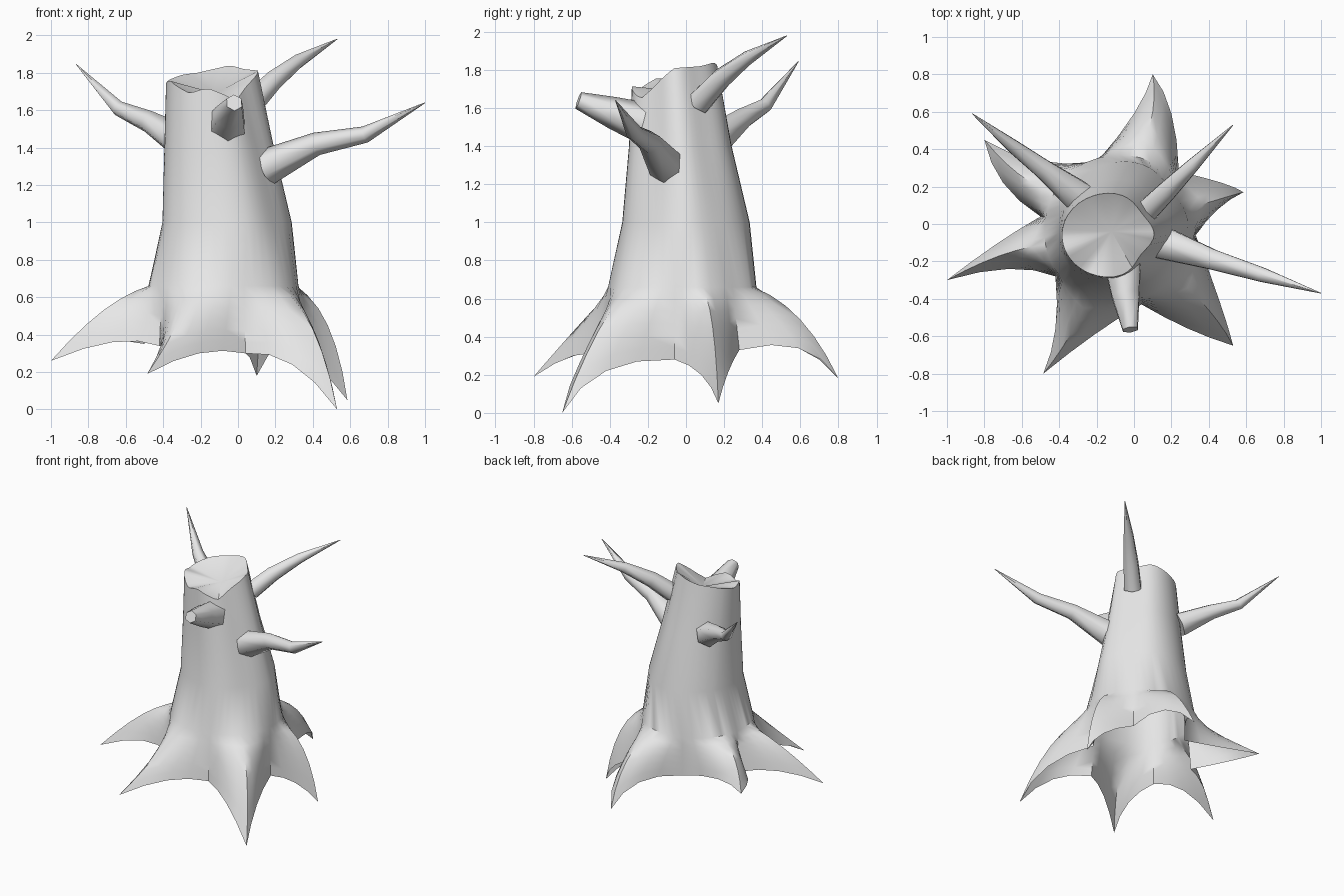
import bpy, bmesh, math
from mathutils import Vector

cube = bpy.data.objects.get("Cube")
if cube:
    bpy.data.objects.remove(cube, do_unlink=True)

grey = bpy.data.materials.new("pale_grey_bark")
grey.use_nodes = True
grey.diffuse_color = (0.8, 0.8, 0.8, 1)
grey.node_tree.nodes["Principled BSDF"].inputs["Base Color"].default_value = (0.8, 0.8, 0.8, 1)


def finish(name, bm, angle):
    bmesh.ops.recalc_face_normals(bm, faces=bm.faces)
    mesh = bpy.data.meshes.new(name)
    bm.to_mesh(mesh)
    bm.free()
    mesh.materials.append(grey)
    obj = bpy.data.objects.new(name, mesh)
    bpy.context.collection.objects.link(obj)
    bpy.ops.object.select_all(action='DESELECT')
    obj.select_set(True)
    bpy.context.view_layer.objects.active = obj
    bpy.ops.object.shade_smooth_by_angle(angle=math.radians(angle))
    return obj


# Roots, anticlockwise: tip, ridge knee, hem knee before the ridge, hem knee after it
ROOTS = [
    [(-1, -.3, .26), (-.72, -.17, .53), (-.74, -.11, .36), (-.67, -.24, .36)],
    [(-.485, -.8, .19), (-.34, -.59, .43), (-.42, -.56, .31), (-.21, -.59, .3)],
    [(.53, -.65, 0), (.4, -.46, .43), (.29, -.56, .24), (.46, -.42, .22)],
    [(.585, .17, .05), (.48, .14, .45), (.45, .08, .2), (.47, .22, .21)],
    [(.1, .8, .18), (.1, .6, .49), (.2, .59, .34), (0, .59, .34)],
    [(-.8, .45, .41), (-.62, .27, .56), (-.52, .34, .41), (-.7, .22, .41)]]
# Low points of the hem that follow each root
VALLEYS = [(-.42, -.28, .34), (.04, -.43, .3), (.33, -.06, .28),
           (.24, .28, .33), (-.2, .33, .35), (-.5, .04, .35)]
ROOTS = [[Vector(p) for p in r] for r in ROOTS]
VALLEYS = [Vector(p) for p in VALLEYS]

# Trunk rings: centre x, centre y, radius x, radius y, height,
# then how far the wall is pushed at each of the SIDES
RINGS = [(-.13, -.06, .255, .225, 1.8, (-.2, -.15, 0)),
         (-.09, -.03, .3, .27, 1.4, (-.16, -.13, .05)),
         (-.045, 0, .35, .335, 1, (-.13, -.12, .09)),
         (-.075, -.02, .4, .39, .66, (0, -.02, .04))]
SIDES = [math.radians(d) for d in (-35, 35, 215)]
# Jagged rim: angle in degrees, height
RIM = [(0, 1.81), (45, 1.82), (70, 1.84), (110, 1.8), (130, 1.79), (180, 1.74), (203, 1.76),
       (240, 1.69), (262, 1.72), (285, 1.68), (300, 1.65), (330, 1.73), (360, 1.81)]
HALF = 4      # columns on each side of a root ridge
FLARE = 6     # rows from trunk to hem


def rim_height(a):
    d = math.degrees(a) % 360
    for (a0, z0), (a1, z1) in zip(RIM, RIM[1:]):
        if a0 <= d <= a1:
            return z0 + (z1 - z0) * (d - a0) / (a1 - a0)


def ring_point(ring, a):
    cx, cy, rx, ry, z, pushes = ring
    k = 1 + sum(p * max(0, math.cos(a - s)) ** 8 for p, s in zip(pushes, SIDES))
    return Vector((cx + k * rx * math.cos(a), cy + k * ry * math.sin(a), z))


def angle_of(p):
    return math.atan2(p.y - RINGS[-1][1], p.x - RINGS[-1][0])


def blend_angle(a, b, t):
    d = (b - a + math.pi) % math.tau - math.pi
    return a + d * t


def arc(start, knee, end, t):
    """Quadratic curve that passes through the knee halfway."""
    ctl = 2 * knee - (start + end) / 2
    return start.lerp(ctl, t).lerp(ctl.lerp(end, t), t)


def column(root, hem_knee, valley, w):
    """Points from rim to hem; w is 0 in a valley and 1 on a root ridge."""
    tip, ridge = root[:2]
    ridge_angle = angle_of(ridge)
    a = blend_angle(angle_of(valley), ridge_angle, w)
    pts = [ring_point(r, a) for r in RINGS]
    pts[0].z = rim_height(a)
    top = pts[-1]
    hem = arc(valley, hem_knee, tip, w)
    bulge = ridge - (ring_point(RINGS[-1], ridge_angle) + tip) / 2
    knee = (top + hem) / 2 + bulge * w ** 2
    return pts + [arc(top, knee, hem, i / FLARE) for i in range(1, FLARE + 1)]


# Trunk with flaring roots, open underneath, and a dished broken top
bm = bmesh.new()
cols = []
for i, root in enumerate(ROOTS):
    for k in range(2 * HALF):
        before = k < HALF
        w = 1 - abs(k - HALF) / HALF
        pts = column(root, root[2 if before else 3], VALLEYS[i - 1 if before else i], w)
        cols.append([bm.verts.new(p) for p in pts])
centre = bm.verts.new((-.12, -.04, 1.69))
for c, d in zip(cols, cols[1:] + cols[:1]):
    bm.faces.new((centre, c[0], d[0]))
    for r in range(len(c) - 1):
        bm.faces.new((c[r], c[r + 1], d[r + 1], d[r]))
finish("trunk_and_roots", bm, 50)


def branch(name, path, radii, sides=6):
    """Tapered bent tube with closed ends and a corner pointing down."""
    path = [Vector(p) for p in path]
    bm = bmesh.new()
    rings = []
    for i, (p, r) in enumerate(zip(path, radii)):
        d = path[min(i + 1, len(path) - 1)] - path[max(i - 1, 0)]
        side = d.cross(Vector((0, 0, 1))).normalized()
        up = side.cross(d).normalized()
        rings.append([bm.verts.new(p + r * (side * math.sin(a) + up * math.cos(a)))
                      for a in (math.tau * s / sides for s in range(sides))])
    for a, b in zip(rings, rings[1:]):
        for s in range(sides):
            n = (s + 1) % sides
            bm.faces.new((a[s], a[n], b[n], b[s]))
    bm.faces.new(rings[0])
    bm.faces.new(rings[-1])
    finish(name, bm, 62)


# Branches
branch("left_branch", [(.15, -.1, 1.295), (.42, -.19, 1.42), (.68, -.27, 1.47), (1, -.37, 1.64)],
       (.1, .062, .045, .002))
branch("back_left_branch", [(.07, .07, 1.63), (.18, .18, 1.75), (.32, .32, 1.86), (.53, .53, 1.98)],
       (.07, .06, .04, .002))
branch("back_right_branch", [(-.3, .15, 1.43), (-.48, .29, 1.54), (-.64, .41, 1.61), (-.865, .59, 1.845)],
       (.095, .06, .042, .002))
branch("front_stub", [(-.06, -.22, 1.52), (-.045, -.38, 1.575), (-.02, -.565, 1.64)],
       (.11, .085, .046))
